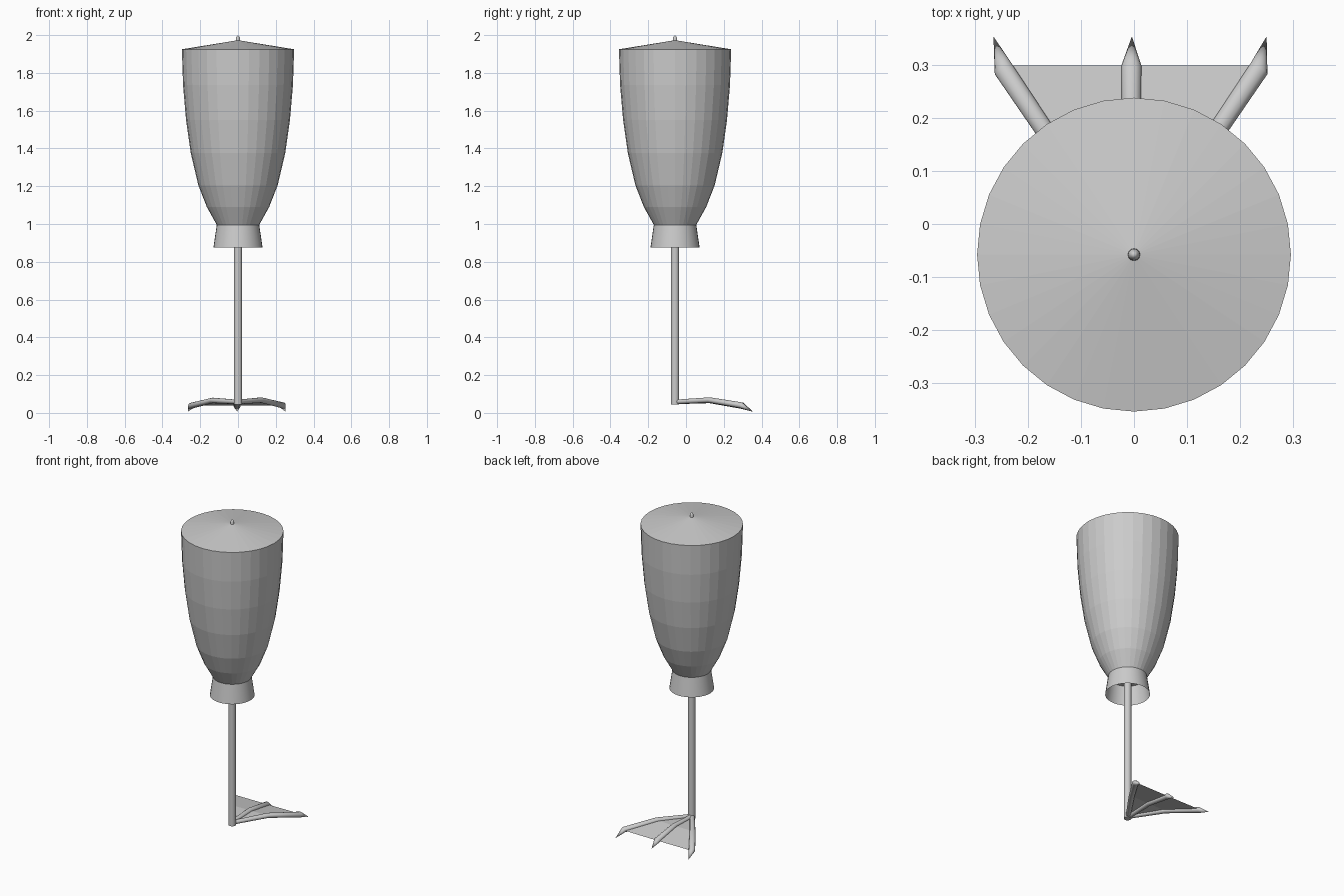
import bpy, bmesh, math
from mathutils import Vector

if "Cube" in bpy.data.objects:
    bpy.data.objects.remove(bpy.data.objects["Cube"])

AXIS_Y = -0.058


def make_object(name, bm):
    mesh = bpy.data.meshes.new(name)
    bm.to_mesh(mesh)
    bm.free()
    ob = bpy.data.objects.new(name, mesh)
    bpy.context.collection.objects.link(ob)
    return ob


def loft(name, rings, cap_start=True, cap_end=True):
    """Skin a list of equal rings of points; a radius-0 ring merges to a tip."""
    bm = bmesh.new()
    loops = [[bm.verts.new(p) for p in ring] for ring in rings]
    n = len(rings[0])
    for a, b in zip(loops, loops[1:]):
        for i in range(n):
            j = (i + 1) % n
            bm.faces.new((a[i], a[j], b[j], b[i]))
    if cap_start:
        bm.faces.new(loops[0][::-1])
    if cap_end:
        bm.faces.new(loops[-1])
    bmesh.ops.remove_doubles(bm, verts=bm.verts, dist=1e-5)
    return make_object(name, bm)


def lathe(name, profile, sides, cap_start=True, cap_end=True):
    rings = [[(r * math.sin(-2 * math.pi * i / sides),
               AXIS_Y + r * math.cos(2 * math.pi * i / sides), z)
              for i in range(sides)] for r, z in profile]
    return loft(name, rings, cap_start, cap_end)


def smooth(ob, angle=40):
    bpy.ops.object.select_all(action='DESELECT')
    ob.select_set(True)
    bpy.context.view_layer.objects.active = ob
    bpy.ops.object.shade_smooth_by_angle(angle=math.radians(angle))


# Faceted goblet-shaped body with a flat bottom
lathe("body", [(0.112, 0.995), (0.165, 1.09), (0.21, 1.205), (0.25, 1.375),
               (0.275, 1.55), (0.291, 1.735), (0.297, 1.925)], 32, True, False)

# Shallow conical lid and its small bullet finial
lathe("lid", [(0.297, 1.925), (0.0, 1.973)], 32, False, False)
smooth(lathe("finial", [(0.012, 1.965), (0.011, 1.982), (0.007, 1.993),
                        (0.0, 2.0)], 12, True, False))

# Flared open collar under the body
smooth(lathe("collar", [(0.13, 0.876), (0.112, 0.998)], 32, False, False))

# Thin leg
smooth(lathe("leg", [(0.022, 0.045), (0.022, 1.0)], 16))

# Three jointed toes, each ending in a pointed claw
R = 0.019
toe_paths = {
    "left_toe": [(-0.003, AXIS_Y, 0.058), (-0.134, 0.125, 0.066),
                 (-0.247, 0.293, 0.038), (-0.266, 0.355, 0.006)],
    "middle_toe": [(-0.005, AXIS_Y, 0.058), (-0.005, 0.125, 0.066),
                   (-0.005, 0.30, 0.038), (-0.004, 0.355, 0.006)],
    "right_toe": [(-0.003, AXIS_Y, 0.058), (0.123, 0.125, 0.068),
                  (0.236, 0.293, 0.04), (0.251, 0.355, 0.006)],
}
for name, path in toe_paths.items():
    pts = [Vector(p) for p in path]
    rings = []
    for k, (p, r) in enumerate(zip(pts, (0.014, 0.017, R, 0.0))):
        d = (pts[min(k + 1, 3)] - pts[max(k - 1, 0)]).normalized()
        side = d.cross(Vector((0, 0, 1))).normalized()
        up = side.cross(d)
        rings.append([p + r * (math.cos(t) * side + 0.85 * math.sin(t) * up)
                      for t in (2 * math.pi * i / 12 for i in range(12))])
    smooth(loft(name, rings, True, False))

# Webbing stretched between the toes
bm = bmesh.new()
strips = []
for path in toe_paths.values():
    end = Vector(path[2])
    end.y = 0.30
    strips.append([bm.verts.new(p) for p in (path[1], end)])
heel = bm.verts.new((-0.003, AXIS_Y, 0.058))
for a, b in zip(strips, strips[1:]):
    bm.faces.new((heel, b[0], a[0]))
    bm.faces.new((a[0], b[0], b[1], a[1]))
bmesh.ops.recalc_face_normals(bm, faces=bm.faces)
make_object("web", bm)
